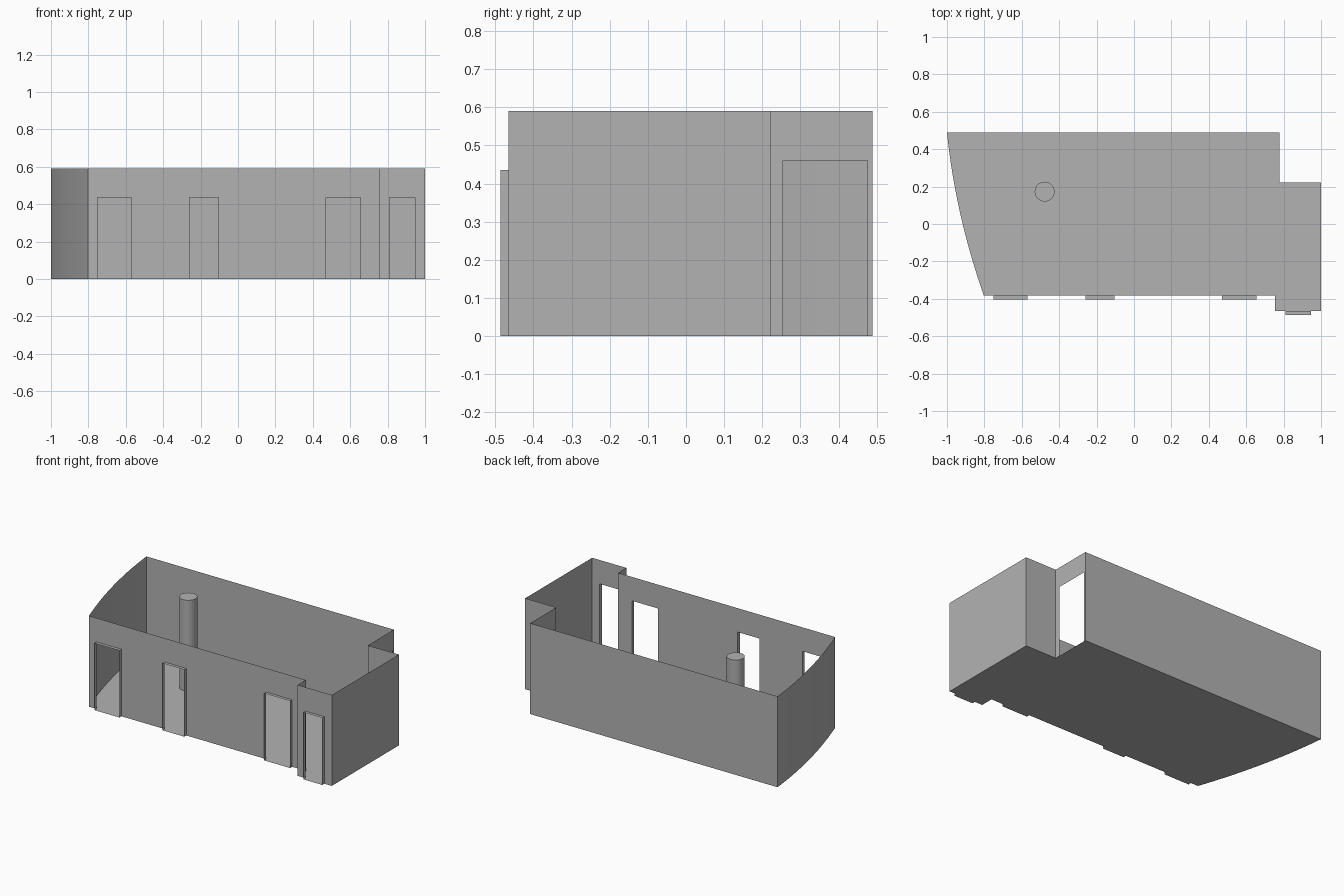
import bpy, bmesh
from mathutils import Vector

cube = bpy.data.objects.get("Cube")
if cube:
    bpy.data.objects.remove(cube, do_unlink=True)

H = 0.59          # wall height
DOOR_H = 0.435    # front door height
LIP = 0.021       # depth of the front door surrounds

grey = bpy.data.materials.new("plain grey")
grey.use_nodes = True
colour = (0.45, 0.45, 0.45, 1)
grey.diffuse_color = colour
grey.node_tree.nodes["Principled BSDF"].inputs["Base Color"].default_value = colour


def make(name, bm):
    bmesh.ops.remove_doubles(bm, verts=bm.verts, dist=1e-5)
    mesh = bpy.data.meshes.new(name)
    bm.to_mesh(mesh)
    bm.free()
    mesh.materials.append(grey)
    obj = bpy.data.objects.new(name, mesh)
    bpy.context.collection.objects.link(obj)
    return obj


def face(bm, pts):
    bm.faces.new([bm.verts.new(p) for p in pts])


def panel(bm, a, b, z0, z1):
    """Upright sheet from plan point a to b."""
    face(bm, [(*a, z0), (*b, z0), (*b, z1), (*a, z1)])


def wall(name, a, b, doors=(), door_h=DOOR_H):
    """Sheet wall from a to b with door openings given as distances along it."""
    a, b = Vector(a), Vector(b)
    d = (b - a).normalized()
    bm = bmesh.new()
    last = a
    for s, e in doors:
        p, q = a + d * s, a + d * e
        panel(bm, last, p, 0, H)
        panel(bm, p, q, door_h, H)
        last = q
    panel(bm, last, b, 0, H)
    return make(name, bm)


def door_surround(name, x0, x1, y):
    """Open sleeve standing out from the front wall: jambs, head and sill."""
    bm = bmesh.new()
    f = y - LIP
    panel(bm, (x0, y), (x0, f), 0, DOOR_H)
    panel(bm, (x1, f), (x1, y), 0, DOOR_H)
    for z in (0, DOOR_H):
        face(bm, [(x0, f, z), (x1, f, z), (x1, y, z), (x0, y, z)])
    make(name, bm)


# Plan corners
front_start, front_end = (-0.803, -0.382), (0.755, -0.382)
bay_start, bay_end = (0.755, -0.466), (1, -0.466)
notch_out, notch_in = (1, 0.222), (0.777, 0.222)
back_right, back_left = (0.777, 0.489), (-1, 0.489)

# Bowed end wall
N = 16
bow = []
for i in range(N + 1):
    t = i / N
    bow.append((-1 + 0.197 * t - 0.108 * t * (1 - t), 0.489 - 0.871 * t))
bm = bmesh.new()
for p, q in zip(bow, bow[1:]):
    panel(bm, p, q, 0, H)
bowed = make("bowed_end_wall", bm)
for poly in bowed.data.polygons:
    poly.use_smooth = True

# Front walls, doors and their surrounds
main_doors = [(-0.75, -0.57), (-0.26, -0.104), (0.47, 0.656)]
bay_doors = [(0.81, 0.946)]
for label, start, end, doors in (("front", front_start, front_end, main_doors),
                                 ("bay", bay_start, bay_end, bay_doors)):
    wall(label + "_wall", start, end, [(s - start[0], e - start[0]) for s, e in doors])
    for i, (s, e) in enumerate(doors):
        door_surround(f"{label}_door_surround_{i + 1}", s, e, start[1])

# Remaining walls
wall("bay_return_wall", front_end, bay_start)
wall("right_end_wall", bay_end, notch_out)
wall("notch_wall", notch_out, notch_in)
wall("side_door_wall", notch_in, back_right, [(0.033, 0.254)], 0.46)
wall("back_wall", back_right, back_left)

# Floor following the plan
bm = bmesh.new()
outline = bow + [front_end, bay_start, bay_end, notch_out, notch_in, back_right]
face(bm, [(x, y, 0) for x, y in outline])
make("floor", bm)

# Round column
bm = bmesh.new()
bmesh.ops.create_cone(bm, cap_ends=True, segments=32, radius1=0.053, radius2=0.053, depth=H)
bmesh.ops.translate(bm, verts=bm.verts, vec=(-0.478, 0.173, H / 2))
column = make("column", bm)
for poly in column.data.polygons:
    poly.use_smooth = len(poly.vertices) == 4
for edge in column.data.edges:
    z = [column.data.vertices[v].co.z for v in edge.vertices]
    edge.use_edge_sharp = abs(z[0] - z[1]) < 0.01
